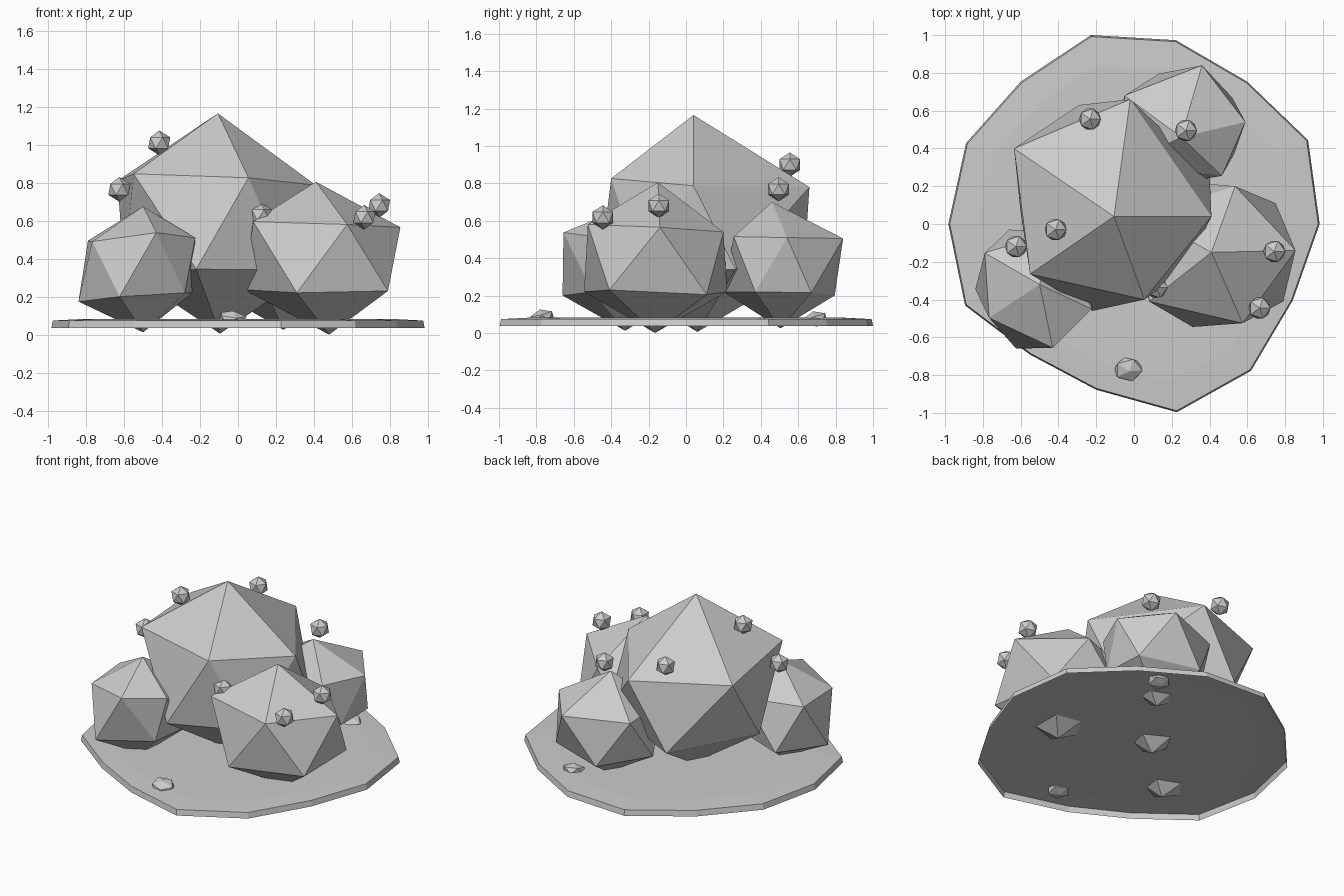
import bpy, bmesh, math
from mathutils import Vector

old_cube = bpy.data.objects.get("Cube")
if old_cube:
    bpy.data.objects.remove(old_cube, do_unlink=True)

# Single flat colour
grey = bpy.data.materials.new("plain grey")
grey.use_nodes = True
colour = (0.6, 0.6, 0.6, 1)
grey.diffuse_color = colour
grey.node_tree.nodes["Principled BSDF"].inputs["Base Color"].default_value = colour


def finish(bm, name):
    """Turn a bmesh into a flat shaded, grey object."""
    mesh = bpy.data.meshes.new(name)
    bm.to_mesh(mesh)
    bm.free()
    mesh.materials.append(grey)
    obj = bpy.data.objects.new(name, mesh)
    bpy.context.collection.objects.link(obj)
    return obj


def bush(name, peak, root, upper, lower):
    """Uneven twenty-sided clump: peak, two five-point rings and a root tip."""
    bm = bmesh.new()
    for point in (peak, root, *upper, *lower):
        bm.verts.new(point)
    bmesh.ops.convex_hull(bm, input=bm.verts)
    bmesh.ops.recalc_face_normals(bm, faces=bm.faces)
    return finish(bm, name)


def nugget(name, place, size, turn=(0, 0, 0)):
    """Small twenty-sided lump, used for berries and stones."""
    bm = bmesh.new()
    bmesh.ops.create_icosphere(bm, subdivisions=1, radius=1)
    obj = finish(bm, name)
    obj.location = place
    obj.scale = size
    obj.rotation_euler = turn
    return obj


def ground_patch(name, radii):
    """Thin uneven sheet with a gently raised middle and a hanging rim, open below."""
    bm = bmesh.new()
    rings = []
    for scale, height in ((1, 0.036), (0.992, 0.074), (0.84, 0.082)):
        ring = []
        for i, radius in enumerate(radii):
            angle = math.tau * i / len(radii)
            flat = Vector((math.cos(angle), math.sin(angle), 0)) * radius * scale
            ring.append(bm.verts.new(flat + Vector((0, 0, height))))
        rings.append(ring)
    for below, above in zip(rings, rings[1:]):
        for i in range(len(radii)):
            bm.faces.new((below[i - 1], below[i], above[i], above[i - 1]))
    bm.faces.new(rings[-1])
    return finish(bm, name)


# Ground
ground_patch("ground_patch", [.983, 1.023, .963, .998, 1.026, .963, .987,
                              .983, .993, .884, .9, 1.022, .994, .933])

# Bushes
bush("main_bush", (-.106, .04, 1.165), (-.095, .06, .005),
     [(-.02, .66, .78), (-.635, .4, .81), (-.55, -.265, .847),
      (.055, -.4, .826), (.41, .04, .787)],
     [(-.29, .63, .34), (-.6, .06, .34), (-.22, -.46, .345),
      (.27, -.24, .34), (.4, .265, .34)])

bush("left_front_bush", (.41, -.15, .805), (.48, -.165, 0),
     [(.855, -.14, .565), (.535, .2, .54), (.05, .05, .5),
      (.08, -.41, .595), (.575, -.525, .58)],
     [(.75, .11, .205), (.3, .22, .22), (.03, -.17, .237),
      (.31, -.545, .22), (.79, -.41, .23)])

bush("right_front_bush", (-.5, -.32, .675), (-.5, -.325, .012),
     [(-.79, -.153, .495), (-.767, -.497, .49), (-.43, -.655, .537),
      (-.225, -.45, .51), (-.42, -.04, .5)],
     [(-.84, -.345, .174), (-.624, -.66, .2), (-.28, -.5, .22),
      (-.24, -.16, .22), (-.66, -.03, .19)])

bush("back_bush", (.25, .46, .7), (.24, .505, .025),
     [(.36, .84, .505), (-.05, .68, .5), (-.03, .32, .5),
      (.465, .255, .515), (.59, .54, .51)],
     [(.13, .795, .2), (-.1, .5, .22), (.15, .2, .22),
      (.53, .37, .22), (.52, .67, .215)])

# Berries resting on the bushes
berry_places = [(-.233, .555, .9), (.275, .495, .768), (-.415, -.03, 1.01),
                (-.625, -.12, .765), (.743, -.145, .68), (.665, -.445, .618),
                (.12, -.335, .63)]
for place in berry_places:
    nugget("berry", place, (.065, .065, .065))

# Stones half sunk in the ground
for place in ((-.03, -.77, .085), (.375, .69, .075)):
    nugget("stone", place, (.082, .07, .042), turn=(.25, .1, 0))
